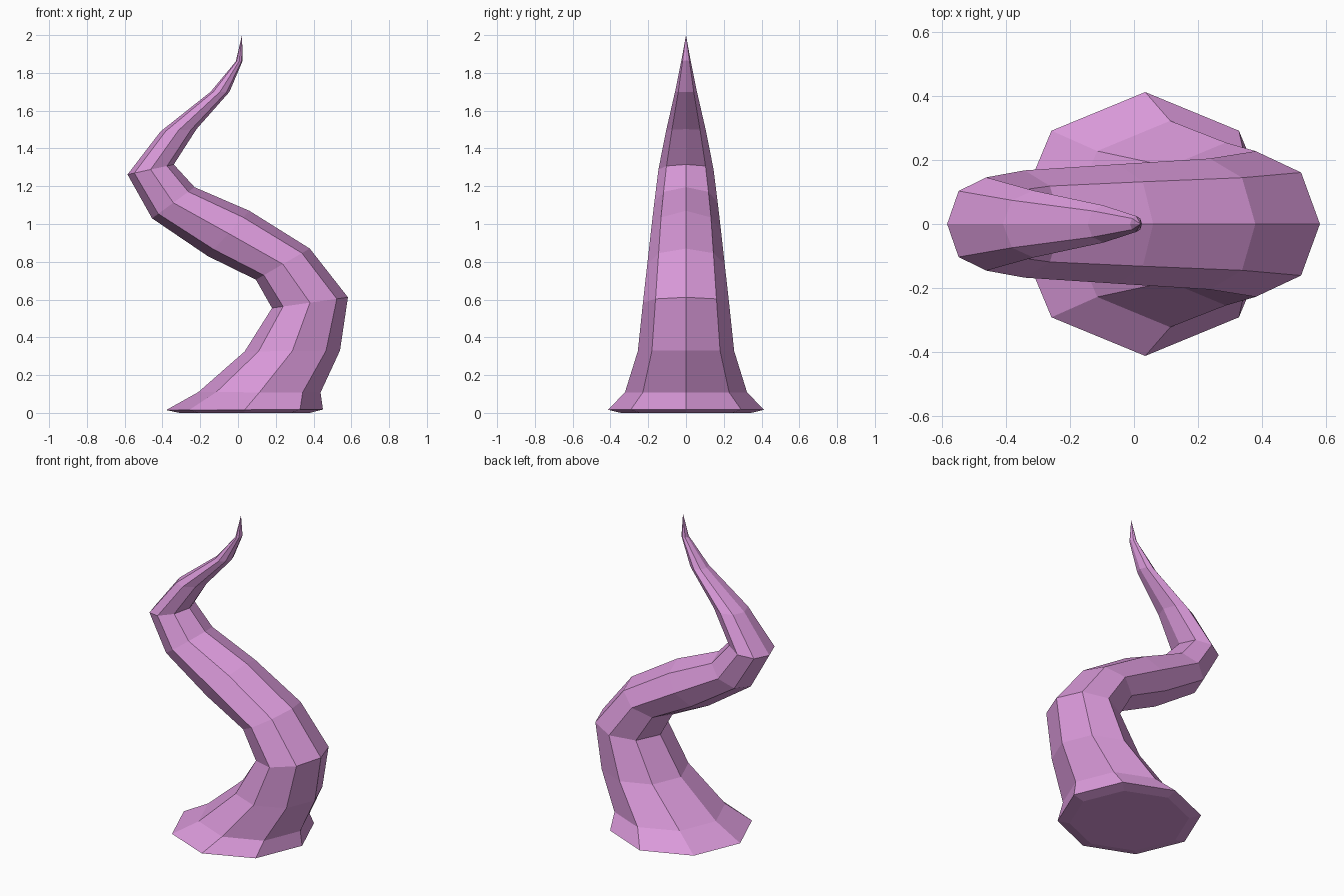
import bpy, bmesh
from math import cos, sin, pi
from mathutils import Vector

if "Cube" in bpy.data.objects:
    bpy.data.objects.remove(bpy.data.objects["Cube"])

SIDES = 8

# Cross-sections: left x, z, right x, z (front view), half depth in y
RINGS = [
    (-0.31, 0.0, 0.38, 0.0, 0.345),        # underside lip
    (-0.38, 0.015, 0.45, 0.018, 0.413),    # flared foot
    (-0.21, 0.11, 0.437, 0.108, 0.323),
    (0.035, 0.325, 0.54, 0.33, 0.255),
    (0.18, 0.555, 0.582, 0.612, 0.228),    # lower bend
    (0.095, 0.705, 0.38, 0.87, 0.205),
    (-0.16, 0.83, 0.06, 1.07, 0.187),
    (-0.455, 1.03, -0.23, 1.195, 0.168),
    (-0.585, 1.262, -0.34, 1.315, 0.146),  # upper bend
    (-0.41, 1.49, -0.22, 1.502, 0.105),
    (-0.145, 1.70, -0.045, 1.70, 0.058),
    (-0.012, 1.86, 0.025, 1.865, 0.025),
]
TIP = (0.021, 0, 2.0)

bm = bmesh.new()


def add_ring(lx, lz, rx, rz, depth):
    left, right = Vector((lx, 0, lz)), Vector((rx, 0, rz))
    mid, half = (left + right) / 2, (right - left) / 2
    return [bm.verts.new(mid + half * cos(a) + Vector((0, depth * sin(a), 0)))
            for a in (2 * pi * i / SIDES for i in range(SIDES))]


# Body: bridge successive rings, cap the foot, close to a point
rings = [add_ring(*r) for r in RINGS]
tip = bm.verts.new(TIP)
bm.faces.new(rings[0][::-1])
for i in range(SIDES):
    j = (i + 1) % SIDES
    for a, b in zip(rings, rings[1:]):
        bm.faces.new((a[i], a[j], b[j], b[i]))
    bm.faces.new((rings[-1][i], rings[-1][j], tip))
bmesh.ops.recalc_face_normals(bm, faces=bm.faces)

mesh = bpy.data.meshes.new("tentacle")
bm.to_mesh(mesh)
bm.free()
tentacle = bpy.data.objects.new("tentacle", mesh)
bpy.context.collection.objects.link(tentacle)

# Flat pink-purple colour
mat = bpy.data.materials.new("purple_skin")
mat.diffuse_color = (0.70, 0.32, 0.70, 1)
mat.use_nodes = True
mat.node_tree.nodes["Principled BSDF"].inputs["Base Color"].default_value = mat.diffuse_color
mesh.materials.append(mat)
